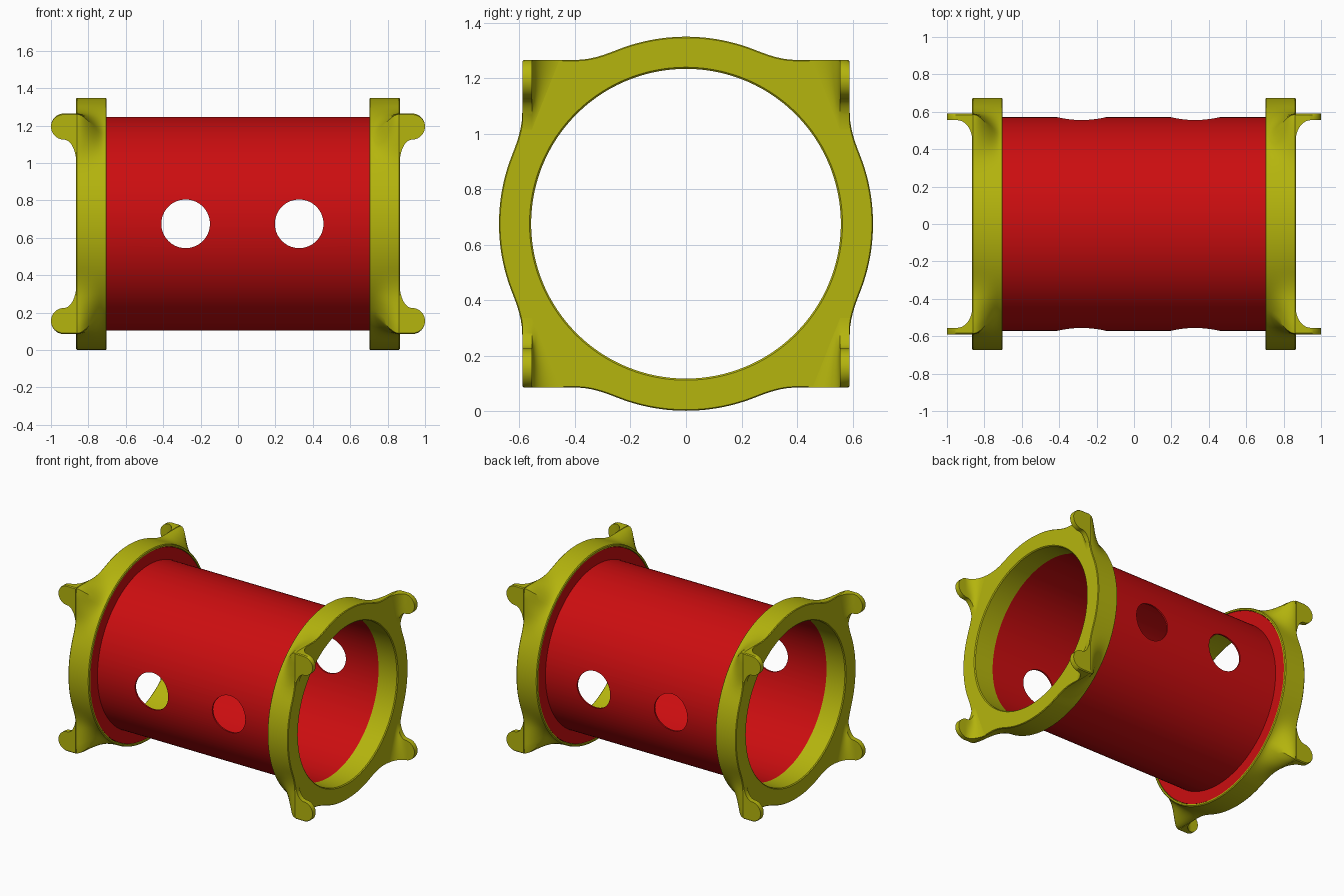
import bpy, bmesh, math

if "Cube" in bpy.data.objects:
    bpy.data.objects.remove(bpy.data.objects["Cube"])

ZC = 0.675      # height of the tube axis
N = 192         # sides around the axis


def material(name, rgb):
    m = bpy.data.materials.new(name)
    m.diffuse_color = (*rgb, 1)
    m.use_nodes = True
    m.node_tree.nodes["Principled BSDF"].inputs["Base Color"].default_value = m.diffuse_color
    return m


RED = material("red", (0.6, 0.004, 0.005))
YELLOW = material("olive yellow", (0.46, 0.46, 0.004))


def loft(name, loops, mat, close=False, mirror=None, angle=30):
    """Skin a list of equal-length point loops; close joins last to first."""
    bm = bmesh.new()
    rings = [[bm.verts.new(p) for p in loop] for loop in loops]
    pairs = list(zip(rings, rings[1:]))
    if close:
        pairs.append((rings[-1], rings[0]))
    else:
        bm.faces.new(rings[0])
        bm.faces.new(rings[-1])
    for a, b in pairs:
        n = len(a)
        for i in range(n):
            j = (i + 1) % n
            bm.faces.new((a[i], a[j], b[j], b[i]))
    bmesh.ops.recalc_face_normals(bm, faces=bm.faces[:])
    me = bpy.data.meshes.new(name)
    bm.to_mesh(me)
    bm.free()
    me.materials.append(mat)
    ob = bpy.data.objects.new(name, me)
    ob.location.z = ZC
    bpy.context.collection.objects.link(ob)
    smooth(ob, angle)
    if mirror:
        mod = ob.modifiers.new("mirror", 'MIRROR')
        mod.use_axis = mirror
        mod.use_mirror_merge = False
    return ob


def smooth(ob, angle=30):
    bpy.ops.object.select_all(action='DESELECT')
    ob.select_set(True)
    bpy.context.view_layer.objects.active = ob
    bpy.ops.object.shade_smooth_by_angle(angle=math.radians(angle))


def around(x, radius):
    """Loop around the x axis; radius is a number or a function of angle."""
    f = radius if callable(radius) else (lambda a: radius)
    angs = [2 * math.pi * i / N for i in range(N)]
    return [(x, f(a) * math.cos(a), f(a) * math.sin(a)) for a in angs]


# Tube with a thin flange at each end
half = [(0.718, 0.56), (0.718, 0.655), (0.706, 0.655), (0.706, 0.571)]
profile = [(-x, r) for x, r in half] + [(x, r) for x, r in reversed(half)]
tube = loft("tube", [around(x, r) for x, r in profile], RED, close=True)

# Two round holes right through the tube, front to back
for hx in (-0.28, 0.327):
    bpy.ops.mesh.primitive_cylinder_add(vertices=64, radius=0.13, depth=2,
                                        location=(hx, 0, ZC),
                                        rotation=(math.pi / 2, 0, 0))
    cutter = bpy.context.object
    cutter.name = "hole_cutter"
    cutter.hide_render = True
    cutter.data.materials.append(RED)
    mod = tube.modifiers.new("hole", 'BOOLEAN')
    mod.operation = 'DIFFERENCE'
    mod.solver = 'EXACT'
    mod.object = cutter
    bpy.context.view_layer.objects.active = tube
    bpy.ops.object.modifier_apply(modifier=mod.name)
    bpy.data.objects.remove(cutter)
smooth(tube)

# End rings: round on the inner side, flaring into a square on the outer side
R, HALF = 0.674, 0.59


def outline(t, inset=0.0):
    def f(a):
        sq = min(HALF / max(abs(math.cos(a)), abs(math.sin(a))), 0.828)
        k = 0.04
        h = max(k - abs(sq - R), 0) / k
        full = max(sq, R) + h * h * k / 4
        return R + (full - R) * t - inset
    return f


rows = [around(0.715, 0.558), around(0.715, 0.658), around(0.702, 0.658),
        around(0.702, outline(0, 0.006))]
for i in range(13):
    u = i / 12
    rows.append(around(0.707 + 0.153 * u, outline(u * u * (3 - 2 * u))))
rows += [around(0.865, outline(1, 0.004)), around(0.865, 0.564),
         around(0.859, 0.558)]
loft("end_ring", rows, YELLOW, close=True, mirror=(True, False, False))

# Corner lugs: thin rounded tabs filleted into the ring's outer face
X0, XC, RT = 0.864, 0.93, 0.07


def fillet(x, x_end):
    u = min(max((x_end - x) / (x_end - X0), 0), 1)
    return 1 - math.sqrt(1 - u * u)


def lug_section(x):
    s = math.sqrt(max(RT * RT - max(x - XC, 0) ** 2, 0))
    top = HALF - RT + s
    low = HALF - RT - s - 0.13 * fillet(x, XC)
    y_in = 0.555 - 0.115 * fillet(x, 0.945)
    pts = [(HALF - 0.006, top), (HALF, top - 0.006 * s / RT),
           (HALF, low), (0.555, low)]
    # inner face runs from the thin lower edge to the thicker top edge
    for k in range(1, 6):
        f = k / 5
        pts.append((0.555 + (y_in - 0.555) * f, low + (top - low) * f))
    return [(x, y, z) for y, z in pts]


xs = [X0 + (XC - X0) * (i / 12) ** 1.6 for i in range(12)]
xs += [XC + RT * math.sin(math.radians(88) * i / 14) for i in range(15)]
loft("corner_lug", [lug_section(x) for x in xs], YELLOW,
     mirror=(True, True, True), angle=40)
